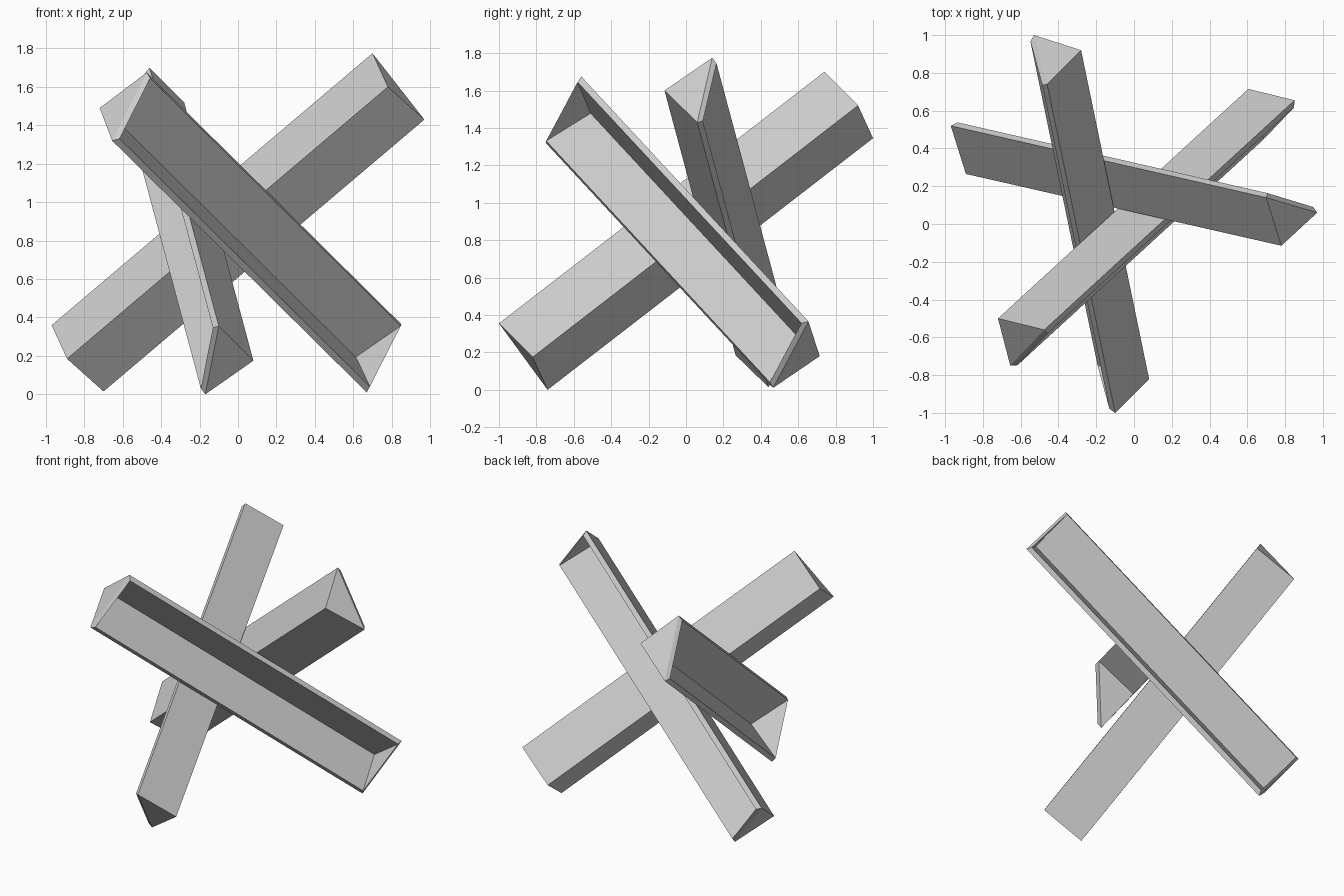
import bpy
from mathutils import Vector

if "Cube" in bpy.data.objects:
    bpy.data.objects.remove(bpy.data.objects["Cube"])


def trough(name, edge_a, ridge, edge_b, run, wall=0.022):
    """Triangular channel: closed ends, two walls meeting at the ridge, third side open."""
    near = [Vector(p) for p in (edge_a, ridge, edge_b)]
    far = [p + Vector(run) for p in near]
    faces = [(0, 1, 2), (5, 4, 3), (0, 3, 4, 1), (1, 4, 5, 2)]
    # keep outward winding so the wall thickness grows inwards
    normal = (near[1] - near[0]).cross(near[2] - near[1])
    if normal.dot(Vector(run)) > 0:
        faces = [tuple(reversed(f)) for f in faces]
    if (near[1] - near[0]).cross(near[2] - near[0]).dot(Vector(run)) < 0:
        faces = [tuple(f) for f in faces]
    mesh = bpy.data.meshes.new(name)
    mesh.from_pydata(near + far, [], faces)
    # make sure end-cap normal points away from the bar
    mesh.update()
    if mesh.polygons[0].normal.dot(Vector(run)) > 0:
        mesh.flip_normals()
    obj = bpy.data.objects.new(name, mesh)
    bpy.context.collection.objects.link(obj)
    solid = obj.modifiers.new("wall", 'SOLIDIFY')
    solid.thickness = wall
    solid.offset = -1
    solid.use_even_offset = True
    return obj


# three leaning channels that cross around the centre
trough("back_channel", (0.70, 0.14, 1.775), (0.78, -0.115, 1.60), (0.97, 0.06, 1.43),
       (-1.67, 0.38, -1.415))
trough("left_channel", (-0.46, 0.74, 1.70), (-0.28, 0.92, 1.52), (-0.53, 1.0, 1.345),
       (0.36, -1.74, -1.345))
trough("front_channel", (-0.475, -0.56, 1.675), (-0.72, -0.50, 1.49), (-0.655, -0.75, 1.32),
       (1.325, 1.215, -1.31))
